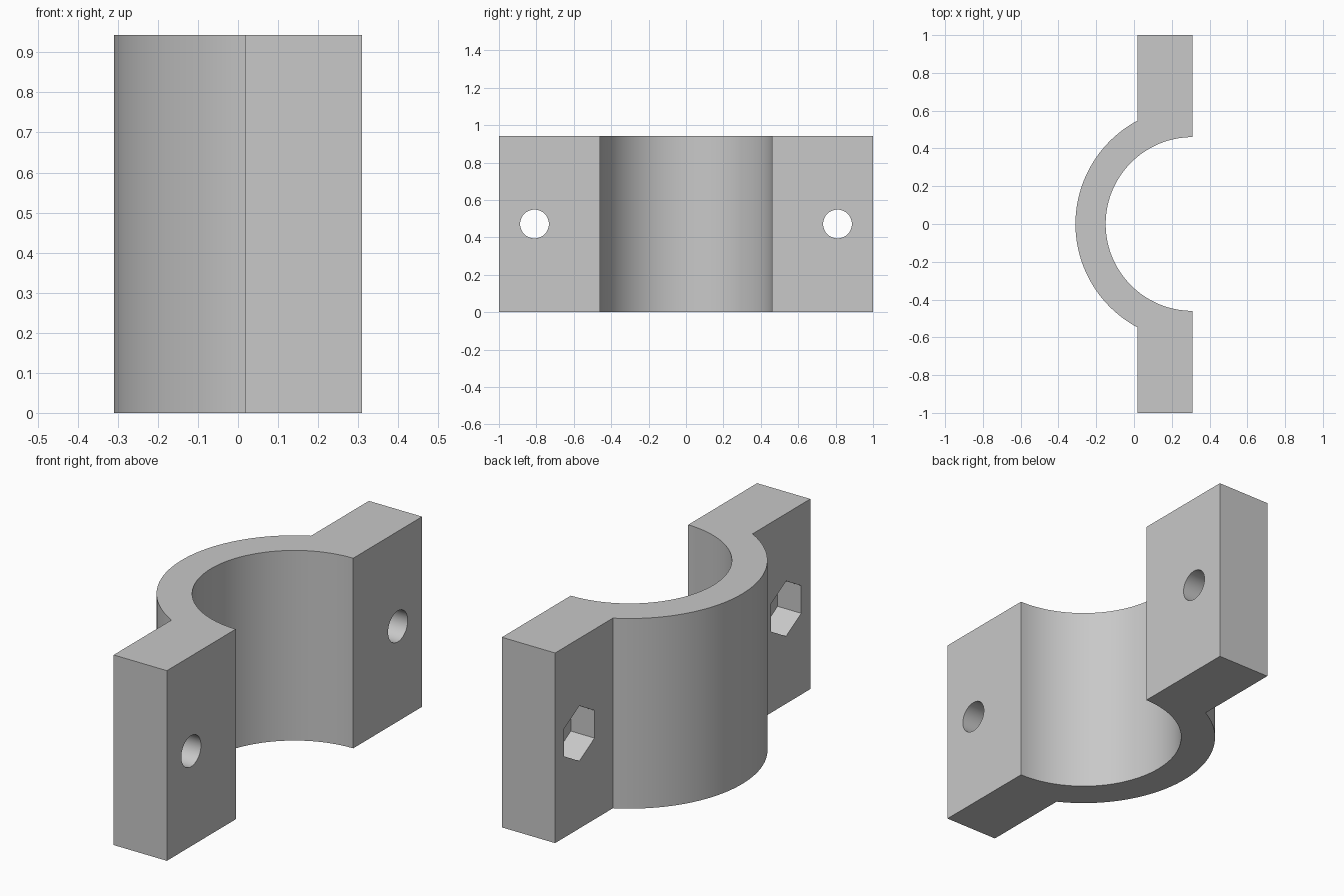
import bpy, bmesh, math
from mathutils import Matrix

cube = bpy.data.objects.get("Cube")
if cube:
    bpy.data.objects.remove(cube, do_unlink=True)

# Main dimensions
HEIGHT = 0.943
FACE_X = 0.31            # flat mating face, also the bore axis
BACK_X = 0.018           # rear face of the bolt flanges
INNER_R, OUTER_R = 0.46, 0.62
BOLT_Y, BOLT_R = 0.81, 0.077
NUT_R, NUT_DEPTH = 0.137, 0.13
STEPS = 64

grey = bpy.data.materials.new("plain grey")
grey.use_nodes = True
colour = (0.58, 0.58, 0.58, 1)
grey.diffuse_color = colour
grey.node_tree.nodes["Principled BSDF"].inputs["Base Color"].default_value = colour


def make_object(name, bm):
    bmesh.ops.recalc_face_normals(bm, faces=bm.faces)
    mesh = bpy.data.meshes.new(name)
    bm.to_mesh(mesh)
    bm.free()
    mesh.materials.append(grey)
    obj = bpy.data.objects.new(name, mesh)
    bpy.context.collection.objects.link(obj)
    return obj


def arc(radius, start, end):
    """Points round the bore axis; angle 0 points to the curved back."""
    for i in range(STEPS + 1):
        a = start + (end - start) * i / STEPS
        yield FACE_X - radius * math.cos(a), radius * math.sin(a)


def x_prism(name, radius, sides, x0, x1, y, turn):
    """Cutter along x, used for bolt holes and nut pockets."""
    bm = bmesh.new()
    place = (Matrix.Translation(((x0 + x1) / 2, y, HEIGHT / 2))
             @ Matrix.Rotation(math.pi / 2, 4, 'Y') @ Matrix.Rotation(turn, 4, 'Z'))
    bmesh.ops.create_cone(bm, cap_ends=True, segments=sides, radius1=radius,
                          radius2=radius, depth=x1 - x0, matrix=place)
    obj = make_object(name, bm)
    obj.hide_render = True
    # Stand a corner upwards
    if sides == 6:
        top = max(v.co.z for v in obj.data.vertices) - HEIGHT / 2
        if top < radius * 0.95:
            obj.data.transform(Matrix.Translation((0, y, HEIGHT / 2))
                               @ Matrix.Rotation(math.pi / 6, 4, 'X')
                               @ Matrix.Translation((0, -y, -HEIGHT / 2)))
    return obj


# Clamp half: outer shell, two flanges and bore in one extruded profile
join = math.acos((FACE_X - BACK_X) / OUTER_R)
profile = [(FACE_X, -1), (BACK_X, -1)]
profile += arc(OUTER_R, -join, join)
profile += [(BACK_X, 1), (FACE_X, 1)]
profile += arc(INNER_R, math.pi / 2, -math.pi / 2)

bm = bmesh.new()
base = bm.faces.new([bm.verts.new((x, y, 0)) for x, y in profile])
top = bmesh.ops.extrude_face_region(bm, geom=[base], use_keep_orig=True)
bmesh.ops.translate(bm, vec=(0, 0, HEIGHT),
                    verts=[g for g in top["geom"] if isinstance(g, bmesh.types.BMVert)])
clamp = make_object("clamp_half", bm)

# Bolt holes and hexagonal nut pockets in both flanges
cutters = []
for side, y in (("left", BOLT_Y), ("right", -BOLT_Y)):
    cutters.append(x_prism("bolt_hole_" + side, BOLT_R, 48, BACK_X - 0.1, FACE_X + 0.1, y, 0))
    cutters.append(x_prism("nut_pocket_" + side, NUT_R, 6, BACK_X - 0.1, BACK_X + NUT_DEPTH, y, 0))

bpy.context.view_layer.objects.active = clamp
for cutter in cutters:
    mod = clamp.modifiers.new(cutter.name, 'BOOLEAN')
    mod.operation = 'DIFFERENCE'
    mod.solver = 'EXACT'
    mod.object = cutter
    bpy.ops.object.modifier_apply(modifier=mod.name)
    bpy.data.objects.remove(cutter, do_unlink=True)

# Smooth the curves, keep the corners sharp
for obj in bpy.context.selected_objects:
    obj.select_set(False)
clamp.select_set(True)
bpy.ops.object.shade_smooth_by_angle(angle=math.radians(25))
